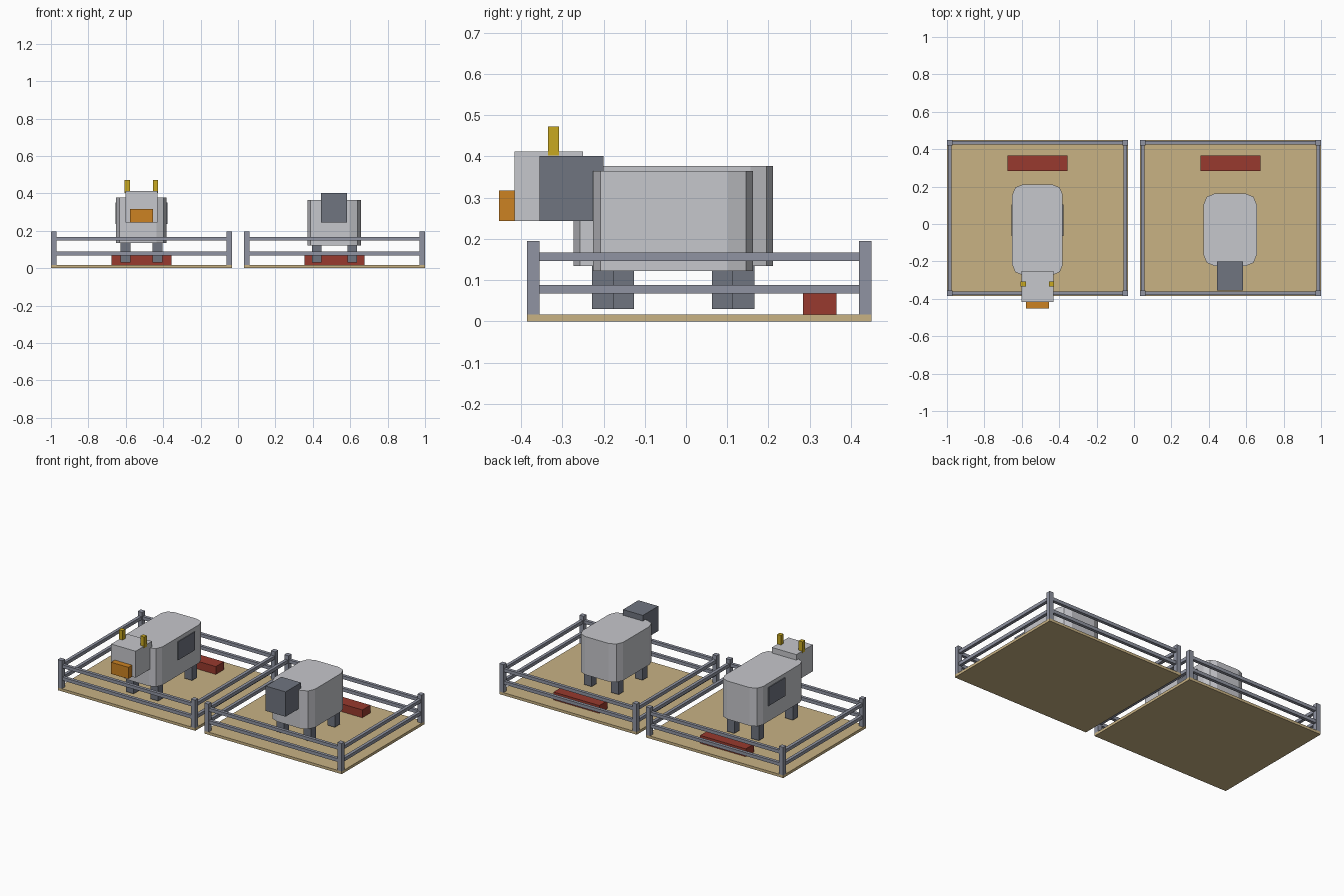
import bpy
import bmesh

cube = bpy.data.objects.get("Cube")
if cube:
    bpy.data.objects.remove(cube, do_unlink=True)


def linear(v):
    v /= 255
    return v / 12.92 if v <= 0.04045 else ((v + 0.055) / 1.055) ** 2.4


def material(name, *rgb):
    colour = (*[linear(v) for v in rgb], 1)
    mat = bpy.data.materials.new(name)
    mat.use_nodes = True
    mat.diffuse_color = colour
    bsdf = mat.node_tree.nodes["Principled BSDF"]
    bsdf.inputs["Base Color"].default_value = colour
    bsdf.inputs["Roughness"].default_value = 0.8
    return mat


HIDE = material("pale grey", 198, 199, 204)
DARK = material("slate grey", 112, 117, 128)
FENCE = material("fence grey", 144, 148, 162)
STRAW = material("straw", 200, 178, 132)
RED = material("barn red", 152, 58, 46)
ORANGE = material("orange", 204, 130, 34)
YELLOW = material("horn yellow", 200, 168, 32)


def box(name, mat, xs, ys, zs, round_corners=0):
    """Box between ranges, optionally with rounded upright edges."""
    bm = bmesh.new()
    bmesh.ops.create_cube(bm, size=1)
    for v in bm.verts:
        for i, (lo, hi) in enumerate((xs, ys, zs)):
            v.co[i] = lo if v.co[i] < 0 else hi
    if round_corners:
        upright = [e for e in bm.edges
                   if abs(e.verts[0].co.z - e.verts[1].co.z) > 0.01]
        bmesh.ops.bevel(bm, geom=upright, offset=round_corners, segments=2,
                        profile=0.5, affect='EDGES')
    mesh = bpy.data.meshes.new(name)
    bm.to_mesh(mesh)
    bm.free()
    mesh.materials.append(mat)
    obj = bpy.data.objects.new(name, mesh)
    bpy.context.collection.objects.link(obj)
    return obj


def around(centre, half):
    return (centre - half, centre + half)


FLOOR = 0.017
FRONT, BACK = -0.385, 0.45
POST = 0.015
MID_Y = -0.031


def pen(side, cx):
    """Floor, corner posts, two rails on each side and a feed trough."""
    half = 0.484
    box(side + "_pen_floor", STRAW, around(cx, half), (FRONT, BACK), (0, FLOOR))
    post_x = [cx - half + POST, cx + half - POST]
    post_y = [FRONT + POST, BACK - POST]
    for x in post_x:
        for y in post_y:
            box(side + "_pen_post", FENCE, around(x, POST), around(y, POST),
                (FLOOR, 0.195))
    for z in (0.078, 0.157):
        for y in post_y:
            box(side + "_pen_cross_rail", FENCE, post_x, around(y, 0.01),
                around(z, 0.0105))
        for x in post_x:
            box(side + "_pen_side_rail", FENCE, around(x, 0.01), post_y,
                around(z, 0.0105))
    box(side + "_trough", RED, around(cx, 0.161), (0.284, 0.365),
        (FLOOR, 0.067))


def legs(animal, cx, dx, dy, top):
    for sx in (-1, 1):
        for sy in (-1, 1):
            box(animal + "_leg", DARK, around(cx + sx * dx, 0.0265),
                around(MID_Y + sy * dy, 0.0255), (0.03, top))


CX = 0.516
pen("right", -CX)
pen("left", CX)

# Horned animal in the right pen
box("cow_body", HIDE, around(-CX, 0.135), around(MID_Y, 0.242),
    (0.134, 0.377), 0.055)
legs("cow", -CX, 0.086, 0.171, 0.14)
box("cow_head", HIDE, around(-CX, 0.086), (-0.416, -0.25), (0.243, 0.412))
box("cow_muzzle", ORANGE, around(-CX, 0.061), (-0.453, -0.416), (0.243, 0.317))
for s in (-1, 1):
    box("cow_horn", YELLOW, around(-CX + s * 0.076, 0.0135),
        around(-0.321, 0.0135), (0.402, 0.472))
    box("cow_flank_patch", DARK, around(-CX + s * 0.1365, 0.0035),
        (-0.065, 0.104), (0.235, 0.352))

# Dark-headed animal in the left pen
box("sheep_body", HIDE, around(CX - 0.002, 0.143), around(MID_Y, 0.194),
    (0.122, 0.365), 0.061)
legs("sheep", CX, 0.095, 0.12, 0.13)
box("sheep_head", DARK, around(CX - 0.002, 0.07), (-0.355, -0.2), (0.243, 0.401))
